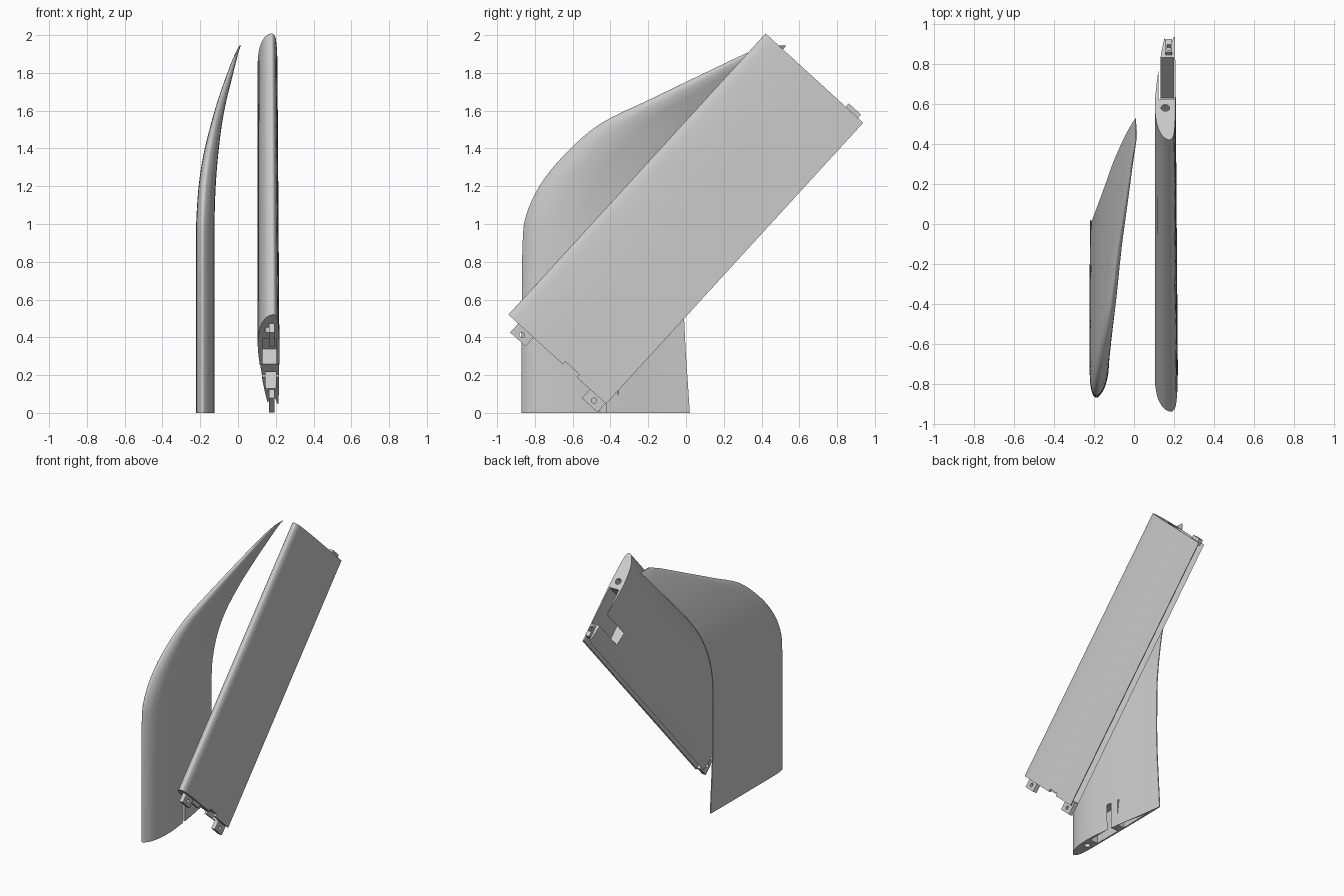
import bpy, bmesh, math
from mathutils import Vector, Matrix

if "Cube" in bpy.data.objects:
    bpy.data.objects.remove(bpy.data.objects["Cube"])

grey = bpy.data.materials.new("plain_grey")
grey.diffuse_color = (0.6, 0.6, 0.6, 1)
grey.use_nodes = True
grey.node_tree.nodes["Principled BSDF"].inputs["Base Color"].default_value = grey.diffuse_color


def spline(pts, n):
    """Catmull-Rom resampling of an open point list."""
    p = [Vector(q) for q in pts]
    p = [2 * p[0] - p[1]] + p + [2 * p[-1] - p[-2]]
    out = []
    for i in range(1, len(p) - 2):
        a, b, c, d = p[i - 1:i + 3]
        for k in range(n):
            t = k / n
            out.append(0.5 * (2 * b + (c - a) * t + (2 * a - 5 * b + 4 * c - d) * t * t
                              + (3 * b - a - 3 * c + d) * t ** 3))
    return out + [p[-2]]


def finish(name, bm):
    bmesh.ops.recalc_face_normals(bm, faces=bm.faces)
    me = bpy.data.meshes.new(name)
    bm.to_mesh(me)
    bm.free()
    me.materials.append(grey)
    ob = bpy.data.objects.new(name, me)
    bpy.context.collection.objects.link(ob)
    return ob


def loft(name, rings):
    """Closed skin through equal-length rings, capped at both ends."""
    bm = bmesh.new()
    vs = [[bm.verts.new(q) for q in r] for r in rings]
    n = len(rings[0])
    for a, b in zip(vs, vs[1:]):
        for i in range(n):
            bm.faces.new((a[i], a[(i + 1) % n], b[(i + 1) % n], b[i]))
    bm.faces.new(vs[0])
    bm.faces.new(vs[-1])
    return finish(name, bm)


def block(name, lo, hi, m):
    bm = bmesh.new()
    bmesh.ops.create_cube(bm, size=1)
    for v in bm.verts:
        v.co = m @ Vector([l + (h - l) * (c + 0.5) for l, h, c in zip(lo, hi, v.co)])
    return finish(name, bm)


def rod(name, centre, r, depth, axis, m):
    bm = bmesh.new()
    bmesh.ops.create_cone(bm, cap_ends=True, segments=24, radius1=r, radius2=r, depth=depth)
    rot = Vector((0, 0, 1)).rotation_difference(Vector(axis)).to_matrix().to_4x4()
    bmesh.ops.transform(bm, matrix=m @ Matrix.Translation(centre) @ rot, verts=bm.verts)
    return finish(name, bm)


def cut(ob, cutters):
    bpy.context.view_layer.objects.active = ob
    for c in cutters:
        mod = ob.modifiers.new("cut", 'BOOLEAN')
        mod.operation, mod.solver, mod.object = 'DIFFERENCE', 'EXACT', c
        bpy.ops.object.modifier_apply(modifier=mod.name)
        bpy.data.objects.remove(c)


def smooth(ob):
    bpy.ops.object.select_all(action='DESELECT')
    ob.select_set(True)
    bpy.context.view_layer.objects.active = ob
    bpy.ops.object.shade_smooth_by_angle(angle=math.radians(30))


# Panel frame: local x = world x, local y = along chord, local z = along span
SPAN = 2.017
frame = Matrix(((1, 0, 0, 0), (0, .738, .675, -.94), (0, -.675, .738, .52), (0, 0, 0, 1)))

# Wing panel: cambered skin with a concave trailing-edge cove
skin = spline([(.205, .70), (.207, .5), (.209, .3), (.207, .15), (.202, .06), (.195, .02),
               (.18, 0), (.157, .01), (.136, .04), (.116, .1), (.105, .2), (.107, .3),
               (.12, .45), (.138, .6), (.152, .69)], 4)
cove = spline([(.160, .665), (.173, .648), (.188, .655), (.197, .695)], 3)
section = skin + [Vector(c) for c in cove]
rings = []
for s, twist in ((0, .1), (SPAN, 0)):
    rings.append([frame @ Vector((x + twist * max(0, x - .105), c, s)) for x, c in section])
panel = loft("wing_panel", rings)
cut(panel, [
    # outer end: spar hole, bay and small rear pocket
    rod("c1", (.157, .217, SPAN), .022, .6, (0, 0, 1), frame),
    block("c2", (.122, .275, SPAN - .3), (.199, .56, SPAN + .1), frame),
    # inner end: front bay, rear bay, notch in the skin
    block("c3", (.13, .19, -.1), (.203, .41, .13), frame),
    block("c4", (.145, .47, -.1), (.2, .58, .12), frame),
    block("c5", (.05, .39, -.1), (.3, .49, .02), frame),
    rod("c6", (.16, .12, 0), .02, .3, (0, 0, 1), frame)])
smooth(panel)

# Drilled mounting tabs on the inner end
for name, c0, c1 in (("front_tab", .07, .18), ("rear_tab", .585, .697)):
    tab = block(name, (.163, c0, -.063), (.193, c1, .03), frame)
    cut(tab, [rod("hole", (.18, (c0 + c1) / 2, -.03), .014, .2, (1, 0, 0), frame)])
    smooth(tab)

# Locating socket on the outer end
socket = block("outer_socket", (.158, .575, SPAN - .02), (.19, .662, SPAN + .024), frame)
cut(socket, [block("c7", (.165, .588, SPAN), (.183, .625, SPAN + .1), frame)])

# Winglet stations: z, leading y, trailing y, left x, right x
stations = spline([Vector(r) for r in (
    (0, -.87, .02, -.222, -.125), (.5, -.87, -.01, -.222, -.125),
    (.9, -.865, -.01, -.222, -.125), (1.05, -.845, .0, -.219, -.124),
    (1.21, -.77, .035, -.207, -.118), (1.37, -.64, .10, -.182, -.105),
    (1.53, -.455, .205, -.143, -.085), (1.66, -.19, .31, -.105, -.06),
    (1.80, .1, .42, -.056, -.025), (1.90, .31, .495, -.016, 0),
    (1.945, .42, .53, .008, .015))], 4)
# Winglet section: chord fraction, thickness fraction
foil = spline([(1, .1), (.8, .35), (.6, .66), (.4, .9), (.28, 1), (.15, .97), (.06, .78),
               (.015, .53), (0, .35), (.015, .18), (.06, .06), (.15, 0), (.4, 0),
               (.7, 0), (1, .03)], 3)
winglet = loft("winglet", [[(l + (r - l) * t, a + (b - a) * u, z) for u, t in foil]
                           for z, a, b, l, r in stations])
one = Matrix.Identity(4)
# Root sockets: spar hole, bay and tapered rear pocket
wedge = loft("wedge", [[(-.213, -.36, z), (-.155, -.36, z), (-.207, -.1, z)]
                       for z in (-.1, .2)])
cut(winglet, [rod("c8", (-.175, -.71, 0), .022, .4, (0, 0, 1), one),
              block("c9", (-.21, -.64, -.1), (-.142, -.42, .2), one), wedge])
smooth(winglet)
